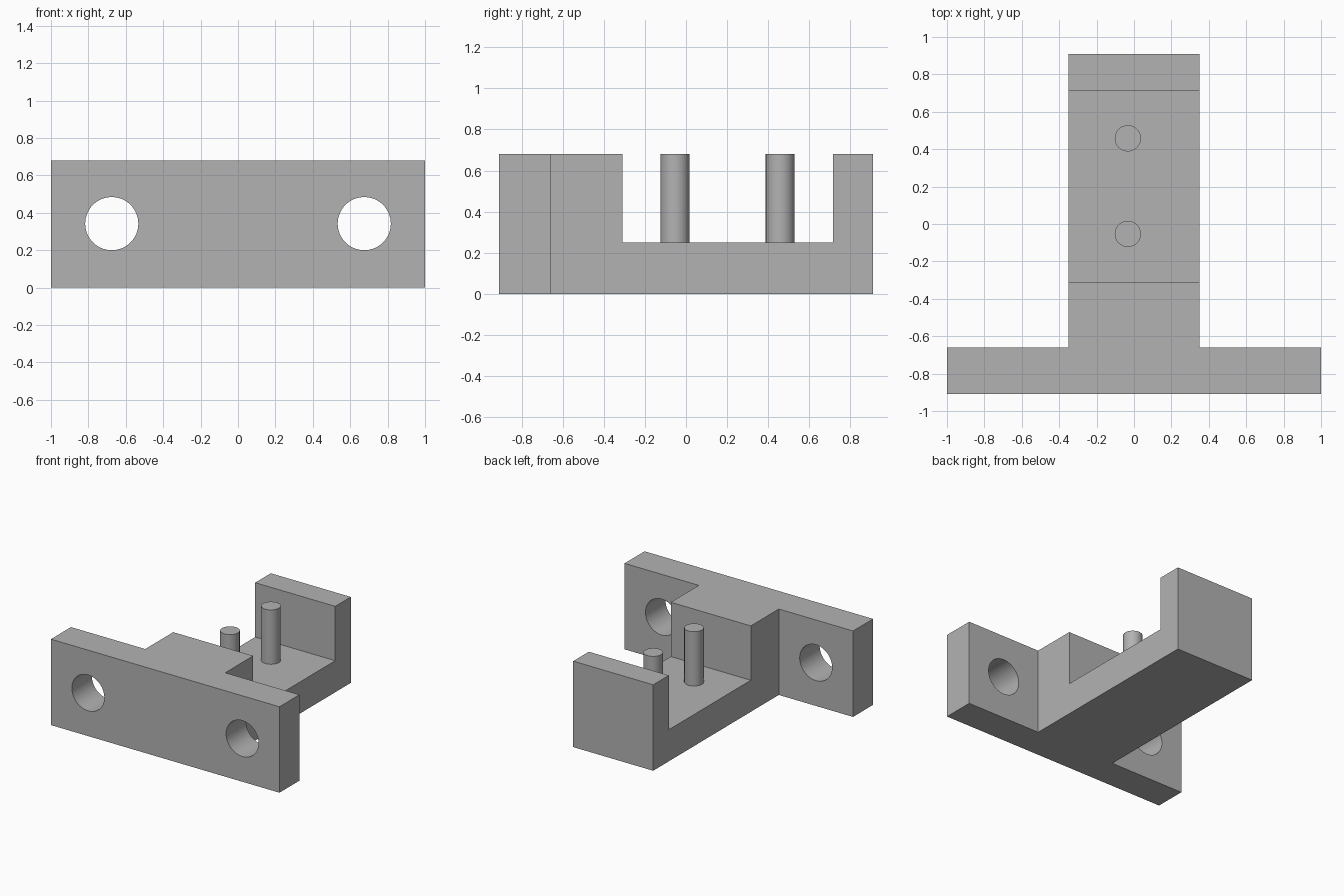
import bpy
import bmesh
from math import radians

cube = bpy.data.objects.get("Cube")
if cube:
    bpy.data.objects.remove(cube)

HEIGHT, FLOOR = 0.68, 0.25
HALF_ARM, FRONT, PLATE_BACK, REAR = 0.35, -0.91, -0.66, 0.91

grey = bpy.data.materials.new("plain grey")
grey.use_nodes = True
colour = (0.45, 0.45, 0.45, 1)
grey.diffuse_color = colour
grey.node_tree.nodes["Principled BSDF"].inputs["Base Color"].default_value = colour


def prism(name, outline, bottom, top):
    """Extrude a plan outline upward into a solid."""
    bm = bmesh.new()
    face = bm.faces.new([bm.verts.new((x, y, bottom)) for x, y in outline])
    extruded = bmesh.ops.extrude_face_region(bm, geom=[face])["geom"]
    rim = [v for v in extruded if isinstance(v, bmesh.types.BMVert)]
    bmesh.ops.translate(bm, verts=rim, vec=(0, 0, top - bottom))
    bmesh.ops.recalc_face_normals(bm, faces=bm.faces)
    mesh = bpy.data.meshes.new(name)
    bm.to_mesh(mesh)
    bm.free()
    obj = bpy.data.objects.new(name, mesh)
    bpy.context.collection.objects.link(obj)
    mesh.materials.append(grey)
    return obj


def cylinder(name, radius, depth, location, rotation=(0, 0, 0)):
    bpy.ops.mesh.primitive_cylinder_add(vertices=64, radius=radius, depth=depth,
                                        location=location, rotation=rotation)
    obj = bpy.context.object
    obj.name = name
    obj.data.materials.append(grey)
    return obj


def cut(target, cutter):
    cutter.hide_render = True
    cutter.hide_viewport = True
    mod = target.modifiers.new(cutter.name, 'BOOLEAN')
    mod.operation = 'DIFFERENCE'
    mod.solver = 'EXACT'
    mod.object = cutter


def smooth(obj):
    bpy.ops.object.select_all(action='DESELECT')
    obj.select_set(True)
    bpy.context.view_layer.objects.active = obj
    bpy.ops.object.shade_smooth_by_angle(angle=radians(30))


# T-shaped bracket: wide mounting plate with an arm behind it
half = [(1, FRONT), (1, PLATE_BACK), (HALF_ARM, PLATE_BACK), (HALF_ARM, REAR)]
bracket = prism("bracket", half + [(-x, y) for x, y in reversed(half)], 0, HEIGHT)

# Open pocket across the arm
pocket = [(-0.5, -0.31), (0.5, -0.31), (0.5, 0.715), (-0.5, 0.715)]
cut(bracket, prism("pocket_cutter", pocket, FLOOR, HEIGHT + 0.2))

# Mounting holes through the plate
for side, x in (("left", 0.675), ("right", -0.675)):
    cut(bracket, cylinder(side + "_hole_cutter", 0.142, 0.5, (x, -0.785, 0.342),
                          (radians(90), 0, 0)))
smooth(bracket)

# Two upright pins standing in the pocket
for name, y in (("front_pin", -0.053), ("rear_pin", 0.458)):
    smooth(cylinder(name, 0.07, HEIGHT - FLOOR, (-0.033, y, (HEIGHT + FLOOR) / 2)))
